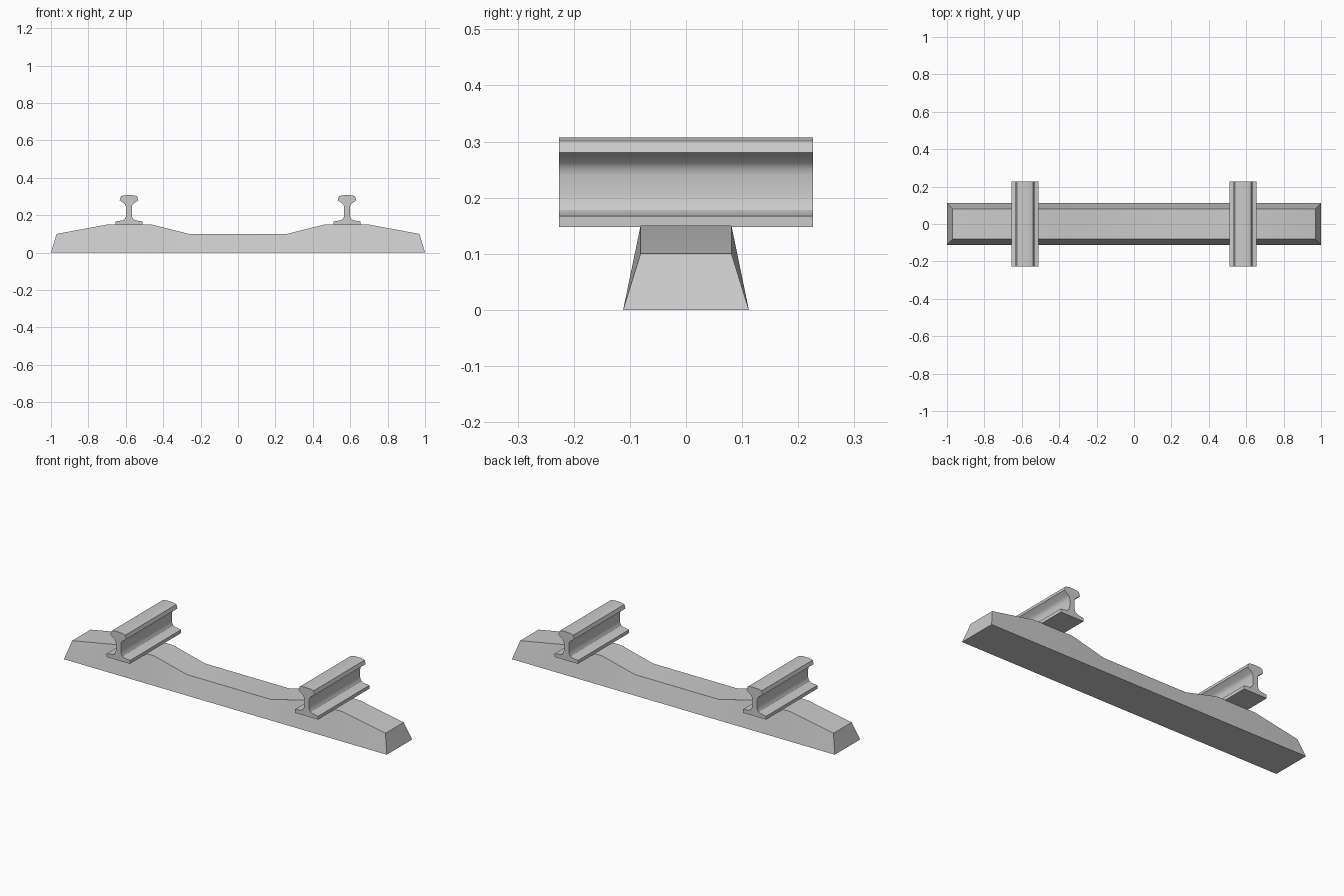
import bpy, bmesh

if "Cube" in bpy.data.objects:
    bpy.data.objects.remove(bpy.data.objects["Cube"])


def make_object(name, bm):
    bmesh.ops.recalc_face_normals(bm, faces=bm.faces[:])
    mesh = bpy.data.meshes.new(name)
    bm.to_mesh(mesh)
    bm.free()
    obj = bpy.data.objects.new(name, mesh)
    bpy.context.collection.objects.link(obj)
    return obj


def loft(name, sections):
    """Skin a row of closed cross-sections and cap both ends."""
    bm = bmesh.new()
    rings = [[bm.verts.new(p) for p in s] for s in sections]
    n = len(rings[0])
    for a, b in zip(rings, rings[1:]):
        for i in range(n):
            j = (i + 1) % n
            bm.faces.new((a[i], a[j], b[j], b[i]))
    bm.faces.new(rings[0])
    bm.faces.new(rings[-1])
    return make_object(name, bm)


# Concrete sleeper: (bottom x, top x, top z) stations, mirrored about x = 0
half = [(0.26, 0.26, 0.10), (0.46, 0.46, 0.15), (0.70, 0.70, 0.15), (1.0, 0.97, 0.10)]
stations = [(-b, -t, z) for b, t, z in reversed(half)] + half
BOTTOM, TOP = 0.112, 0.081
loft("sleeper", [[(b, -BOTTOM, 0), (b, BOTTOM, 0), (t, TOP, z), (t, -TOP, z)]
                 for b, t, z in stations])

# Rails: half profile from foot to head, mirrored, extruded along y
profile = [(0.072, 0.148), (0.072, 0.167), (0.036, 0.172), (0.024, 0.178),
           (0.017, 0.190), (0.015, 0.205), (0.015, 0.240), (0.018, 0.253),
           (0.025, 0.262), (0.050, 0.280), (0.043, 0.301), (0.036, 0.304),
           (0.018, 0.307)]
outline = profile + [(-x, z) for x, z in reversed(profile)]
for name, cx in (("left_rail", -0.583), ("right_rail", 0.583)):
    loft(name, [[(cx + x, y, z) for x, z in outline] for y in (-0.226, 0.226)])

# Smooth shallow bends, keep sharp edges
bpy.ops.object.select_all(action='DESELECT')
for obj in bpy.context.collection.objects:
    obj.select_set(True)
    bpy.context.view_layer.objects.active = obj
bpy.ops.object.shade_smooth_by_angle(angle=0.52)
